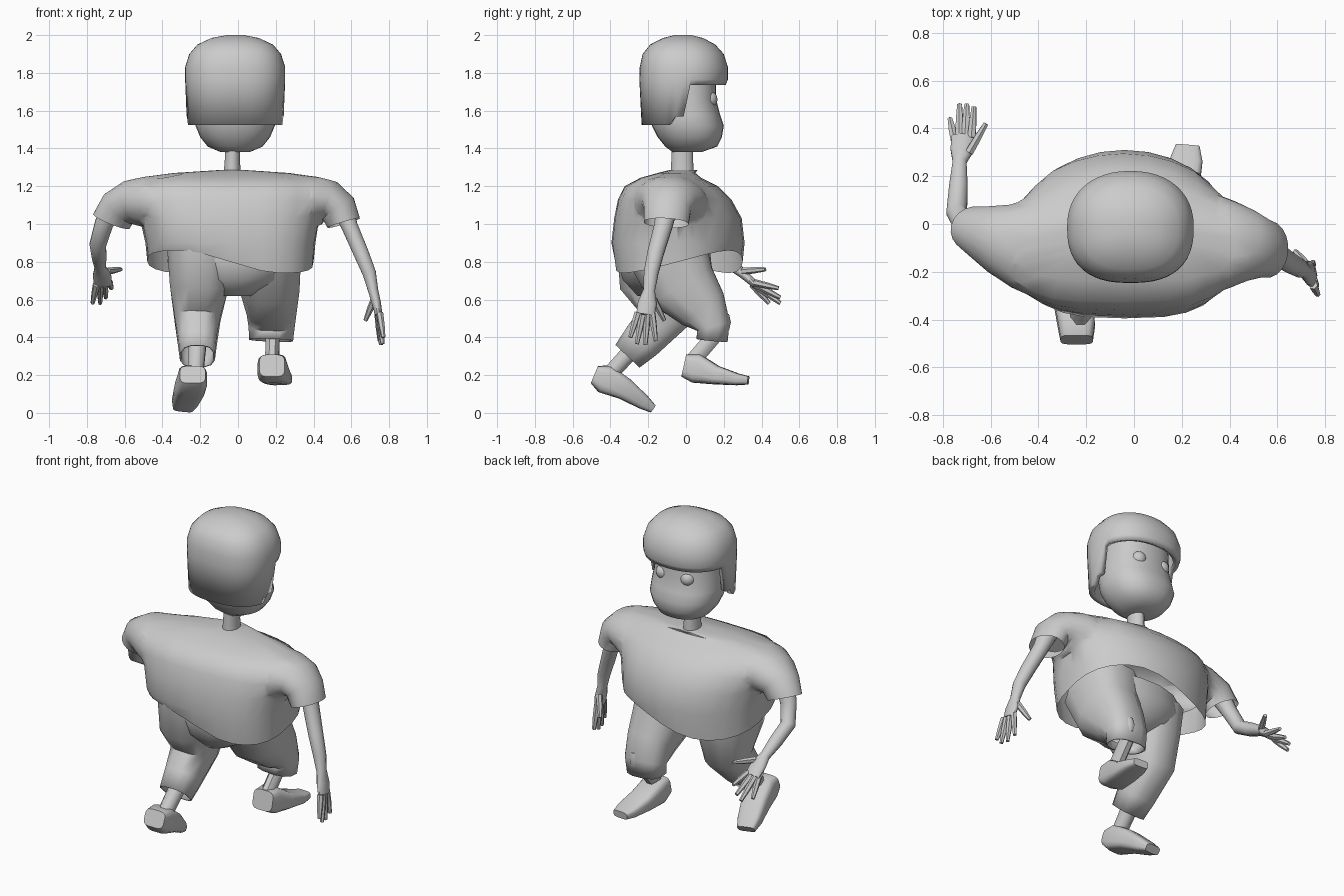
import bpy, bmesh, math
from mathutils import Vector

if "Cube" in bpy.data.objects:
    bpy.data.objects.remove(bpy.data.objects["Cube"])

X, Y = Vector((1, 0, 0)), Vector((0, 1, 0))


def smooth(ob, angle=45):
    bpy.ops.object.select_all(action="DESELECT")
    bpy.context.view_layer.objects.active = ob
    ob.select_set(True)
    bpy.ops.object.shade_smooth_by_angle(angle=math.radians(angle))


def skin(name, rings, cap0=True, cap1=True, thick=0):
    """Join equal-length rings with quads, optionally closing the ends."""
    n = len(rings[0])
    verts = [p for r in rings for p in r]
    faces = [(i * n + j, i * n + (j + 1) % n, (i + 1) * n + (j + 1) % n, (i + 1) * n + j)
             for i in range(len(rings) - 1) for j in range(n)]
    if cap0:
        faces.append(tuple(reversed(range(n))))
    if cap1:
        faces.append(tuple(range(len(verts) - n, len(verts))))
    me = bpy.data.meshes.new(name)
    me.from_pydata(verts, [], faces)
    ob = bpy.data.objects.new(name, me)
    bpy.context.collection.objects.link(ob)
    if thick:
        mod = ob.modifiers.new("thickness", "SOLIDIFY")
        mod.thickness, mod.offset = thick, -1
    smooth(ob)
    return ob


def stack(name, levels, n=28, front=2.3, back=2.3, hem=None, **kw):
    """Horizontal rings from (z, x0, x1, y0, y1); hem(x, y) shapes the lowest."""
    rings = []
    for k, (z, x0, x1, y0, y1) in enumerate(levels):
        cx, cy, rx, ry = (x0 + x1) / 2, (y0 + y1) / 2, (x1 - x0) / 2, (y1 - y0) / 2
        ring = []
        for j in range(n):
            a = 2 * math.pi * j / n
            e = front if math.sin(a) > 0 else back
            x, y = cx + rx * power(math.cos(a), e), cy + ry * power(math.sin(a), e)
            ring.append((x, y, hem(x, y) if hem and k == 0 else z))
        rings.append(ring)
    return skin(name, rings, **kw)


def power(v, e):
    return math.copysign(abs(v) ** (2 / e), v)


def tube(name, secs, ref=Y, n=12, e=2, **kw):
    """Sections (x, y, z, radius along ref, radius across) along a path."""
    pts = [Vector(s[:3]) for s in secs]
    rings = []
    for i, s in enumerate(secs):
        t = (pts[min(i + 1, len(pts) - 1)] - pts[max(i - 1, 0)]).normalized()
        u = (ref - t * ref.dot(t)).normalized()
        v = t.cross(u)
        rings.append([pts[i] + u * s[3] * power(math.cos(a), e) + v * s[4] * power(math.sin(a), e)
                      for a in (2 * math.pi * (j + 0.5) / n for j in range(n))])
    return skin(name, rings, **kw)


def fingers(side, pairs):
    for i, (a, b) in enumerate(pairs):
        m = [(p + q) / 2 for p, q in zip(a, b)]
        tube(f"{side}_finger_{i + 1}", [(*a, .019, .019), (*m, .017, .017), (*b, .011, .011)], ref=X + Y * .3, n=6)


# Head
stack("face", [(1.38, -.09, .06, -.07, .08), (1.41, -.16, .13, -.11, .165), (1.46, -.2, .17, -.15, .19),
               (1.52, -.225, .195, -.18, .2), (1.58, -.225, .195, -.19, .18),
               (1.66, -.215, .185, -.19, .16), (1.85, -.2, .17, -.18, .16)])
for side, x in (("left", -.1), ("right", .07)):
    bpy.ops.mesh.primitive_uv_sphere_add(segments=14, ring_count=8, radius=.045, location=(x, .122, 1.66))
    bpy.context.object.name = side + "_eye"
    bpy.ops.object.shade_smooth()
tube("neck", [(-.03, -.02, 1.24, .065, .05), (-.03, -.02, 1.33, .06, .042), (-.025, -.02, 1.45, .06, .04)])


# Hair: fringe at the front, long at the sides and back
def hairline(x, y):
    return 1.735 if y > .02 else 1.57 if y > -.06 else 1.525


stack("hair", [(1.55, -.272, .242, -.235, .21), (1.765, -.28, .25, -.247, .222), (1.83, -.28, .25, -.245, .222),
               (1.9, -.258, .228, -.23, .2), (1.95, -.215, .185, -.19, .155), (1.985, -.14, .11, -.12, .09),
               (2.0, -.06, .03, -.06, .03)],
      n=48, front=2.2, back=2.5, hem=hairline, cap0=False, thick=.035)


# Shirt: body and sleeves fused, then opened at the hem and cuffs
def shirt_hem(x, y):
    x, y = x + .04, y + .04
    return .8 + .06 * 2 * x * y / (x * x + y * y)


shirt = stack("shirt", [(.8, -.48, .4, -.375, .3), (.9, -.49, .41, -.395, .31), (1.03, -.52, .43, -.38, .295),
                        (1.13, -.55, .455, -.36, .24), (1.2, -.56, .46, -.325, .17), (1.245, -.52, .44, -.24, .08),
                        (1.27, -.34, .27, -.15, .05), (1.285, -.11, .05, -.09, .06)],
              front=2, back=3, hem=shirt_hem)
sleeves = [tube("left_sleeve", [(-.4, -.1, 1.11, .2, .135), (-.5, -.085, 1.12, .185, .135),
                                (-.57, -.06, 1.12, .15, .125), (-.64, -.035, 1.09, .115, .115),
                                (-.67, -.02, 1.015, .095, .105)], n=20),
           tube("right_sleeve", [(.33, -.08, 1.11, .2, .135), (.43, -.085, 1.125, .185, .13),
                                 (.49, -.09, 1.125, .15, .12), (.535, -.1, 1.09, .125, .11),
                                 (.56, -.105, 1.005, .12, .09)], n=20)]
for s in sleeves:
    mod = shirt.modifiers.new("join", "BOOLEAN")
    mod.operation, mod.solver, mod.object = "UNION", "EXACT", s
bpy.context.view_layer.update()
bm = bmesh.new()
bm.from_object(shirt, bpy.context.evaluated_depsgraph_get())
shirt.modifiers.clear()
for s in sleeves:
    bpy.data.objects.remove(s)
ends = [(Vector((-.67, -.02, 1.015)), Vector((-.03, .015, -.075)).normalized()),
        (Vector((.56, -.105, 1.005)), Vector((.025, -.005, -.085)).normalized())]
caps = [f for f in bm.faces if (f.normal.z < -.85 and f.calc_center_median().z < .9)
        or any(f.normal.dot(d) > .97 and abs((f.calc_center_median() - p).dot(d)) < .01 for p, d in ends)]
bmesh.ops.delete(bm, geom=caps, context="FACES")
bmesh.ops.triangulate(bm, faces=[f for f in bm.faces if len(f.verts) > 4])
soft = [v for v in bm.verts if abs(v.co.x + .05) > .36 and v.co.z > 1.0 and not v.is_boundary]
for _ in range(2):
    bmesh.ops.smooth_vert(bm, verts=soft, factor=.4, use_axis_x=True, use_axis_y=True, use_axis_z=True)
bm.to_mesh(shirt.data)
bm.free()
smooth(shirt, 60)

# Arms and hands
tube("left_arm", [(-.66, -.03, 1.1, .06, .06), (-.71, 0, 1.0, .05, .045), (-.742, .05, .89, .045, .042),
                  (-.735, .16, .825, .04, .04), (-.73, .26, .77, .03, .03), (-.72, .31, .73, .05, .025),
                  (-.715, .365, .68, .05, .02)], ref=X)
fingers("left", [((-.75, .35, .68), (-.77, .44, .58)), ((-.73, .36, .68), (-.73, .5, .58)),
                 ((-.705, .365, .68), (-.7, .5, .61)), ((-.68, .36, .69), (-.67, .49, .66)),
                 ((-.69, .3, .75), (-.62, .42, .76))])
tube("right_arm", [(.55, -.1, 1.1, .06, .06), (.59, -.12, .99, .05, .045), (.65, -.16, .85, .045, .042),
                   (.695, -.185, .74, .04, .037), (.715, -.195, .65, .032, .028), (.733, -.205, .58, .052, .025),
                   (.745, -.215, .52, .05, .02)])
fingers("right", [((.75, -.255, .53), (.77, -.295, .4)), ((.75, -.23, .52), (.765, -.26, .365)),
                  ((.745, -.205, .52), (.757, -.215, .36)), ((.74, -.18, .53), (.75, -.16, .38)),
                  ((.72, -.17, .6), (.675, -.115, .49))])

# Trousers: pelvis, trailing left leg, stepping right leg
tube("trouser_seat", [(-.02, -.12, .62, .1, .14), (-.02, -.12, .7, .27, .22), (-.02, -.115, .8, .36, .255),
                      (-.02, -.11, .9, .35, .24)], ref=X, n=16)
tube("left_trouser_leg", [(-.195, -.14, .86, .185, .23), (-.205, -.145, .67, .16, .21), (-.215, -.12, .5, .125, .14),
                          (-.215, -.235, .38, .105, .11), (-.215, -.31, .3, .095, .09)],
     ref=X, e=2.6, cap1=False, thick=.01)
tube("right_trouser_leg", [(.155, -.1, .86, .185, .22), (.17, -.02, .67, .16, .19), (.178, .09, .55, .135, .14),
                           (.178, .145, .46, .125, .092), (.175, .138, .385, .12, .085)],
     ref=X, e=2.6, cap1=False, thick=.01)
tube("knee_patch", [(.21, .205, .44, .025, .025), (.21, .21, .48, .035, .03), (.21, .205, .52, .025, .025)],
     ref=X, n=8)

# Shins and shoes
tube("left_shin", [(-.215, -.26, .36, .05, .05), (-.225, -.4, .21, .045, .045)], ref=X, n=8)
tube("right_shin", [(.185, .16, .42, .04, .045), (.18, .04, .28, .04, .045)], ref=X, n=8)
tube("left_shoe", [(-.24, -.485, .203, .068, .05), (-.24, -.43, .18, .077, .078), (-.255, -.33, .13, .08, .06),
                   (-.28, -.23, .06, .07, .04), (-.29, -.18, .025, .055, .024)], ref=X, e=4, n=16)
tube("right_shoe", [(.18, -.012, .25, .068, .06), (.18, .055, .235, .077, .078), (.2, .16, .2, .075, .05),
                    (.22, .27, .178, .068, .032), (.225, .33, .172, .05, .022)], ref=X, e=4, n=16)
